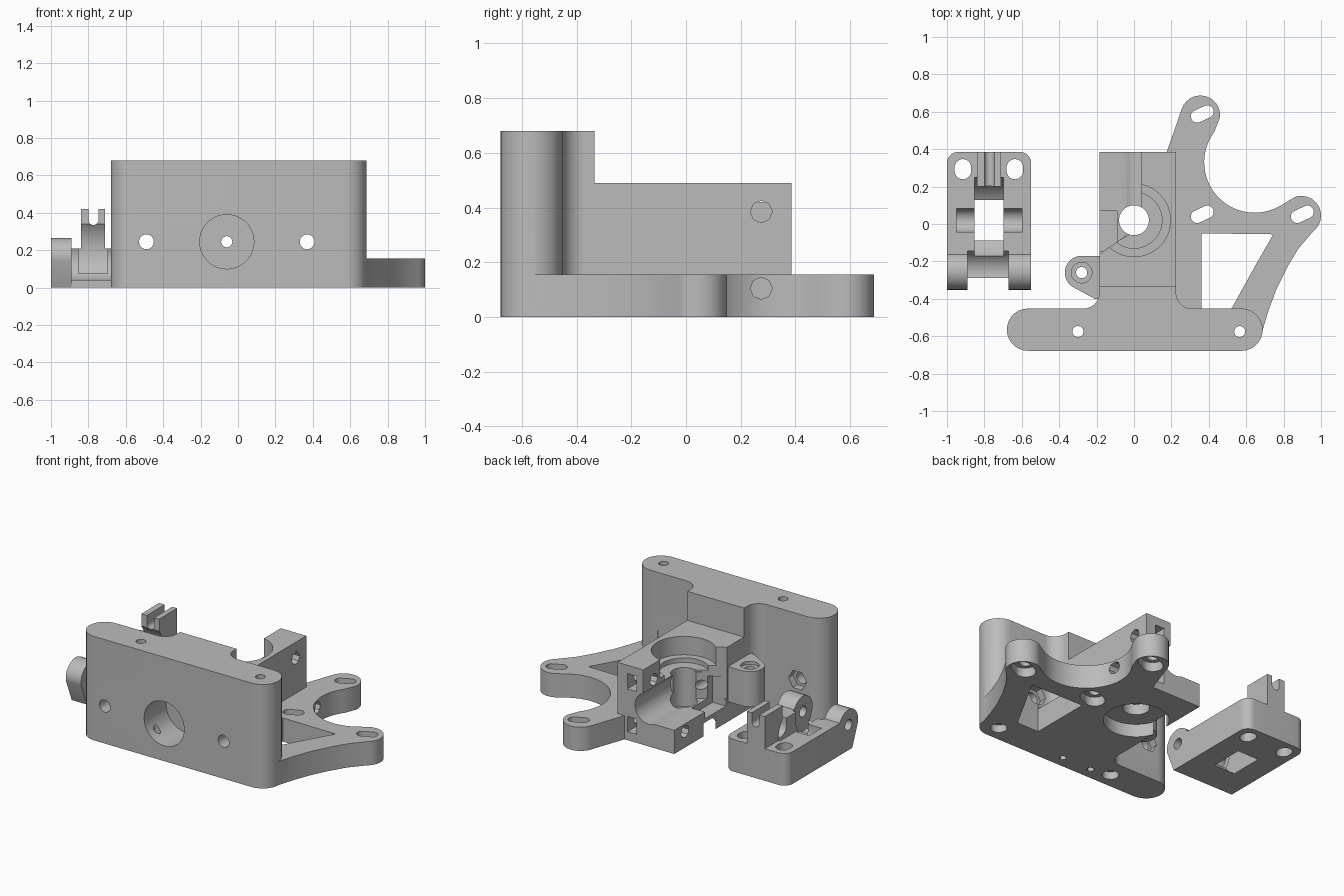
import bpy, bmesh
from math import cos, sin, radians, pi

cube = bpy.data.objects.get("Cube")
if cube:
    bpy.data.objects.remove(cube, do_unlink=True)

grey = bpy.data.materials.new("plain_grey")
grey.use_nodes = True
COLOR = (0.5, 0.5, 0.5, 1)
grey.diffuse_color = COLOR
grey.node_tree.nodes["Principled BSDF"].inputs["Base Color"].default_value = COLOR


def arc(cx, cy, r, a0, a1, n=14):
    return [(cx + r * cos(radians(a0 + (a1 - a0) * i / n)),
             cy + r * sin(radians(a0 + (a1 - a0) * i / n))) for i in range(n + 1)]


def prism(points, lo, hi, axis="z", name="helper"):
    """Extrude a flat outline along an axis (x: y,z outline; y: x,z outline)."""
    place = {"z": lambda u, v, w: (u, v, w),
             "x": lambda u, v, w: (w, u, v),
             "y": lambda u, v, w: (u, w, v)}[axis]
    bm = bmesh.new()
    rings = [[bm.verts.new(place(u, v, w)) for u, v in points] for w in (lo, hi)]
    n = len(points)
    bm.faces.new(rings[0])
    bm.faces.new(rings[1])
    for i in range(n):
        j = (i + 1) % n
        bm.faces.new((rings[0][i], rings[0][j], rings[1][j], rings[1][i]))
    bmesh.ops.recalc_face_normals(bm, faces=bm.faces)
    mesh = bpy.data.meshes.new(name)
    bm.to_mesh(mesh)
    bm.free()
    mesh.materials.append(grey)
    ob = bpy.data.objects.new(name, mesh)
    bpy.context.scene.collection.objects.link(ob)
    return ob


def box(x0, x1, y0, y1, z0, z1):
    return prism([(x0, y0), (x1, y0), (x1, y1), (x0, y1)], z0, z1)


def rod(u, v, r, lo, hi, axis="z", sides=40):
    return prism(arc(u, v, r, 0, 360 - 360 / sides, sides - 1), lo, hi, axis)


def slot(cx, cy, half, r, tilt, lo, hi):
    dx, dy = half * cos(radians(tilt)), half * sin(radians(tilt))
    return prism(arc(cx + dx, cy + dy, r, tilt - 90, tilt + 90)
                 + arc(cx - dx, cy - dy, r, tilt + 90, tilt + 270), lo, hi)


def combine(ob, parts, operation):
    for part in parts:
        mod = ob.modifiers.new("join", "BOOLEAN")
        mod.operation, mod.solver, mod.object = operation, "EXACT", part
        graph = bpy.context.evaluated_depsgraph_get()
        mesh = bpy.data.meshes.new_from_object(ob.evaluated_get(graph))
        ob.modifiers.clear()
        ob.data = mesh
        bpy.data.objects.remove(part, do_unlink=True)


def finish(ob):
    ob.data.materials.clear()
    ob.data.materials.append(grey)
    for p in ob.data.polygons:
        p.material_index = 0
    bpy.ops.object.select_all(action="DESELECT")
    ob.select_set(True)
    bpy.context.view_layer.objects.active = ob
    bpy.ops.object.shade_smooth_by_angle(angle=radians(30))


# ---- Main body: tall front bar with filleted neck
END = 0.113
body = prism(arc(-0.567, -0.565, END, 90, 270) + arc(0.575, -0.565, END, -90, 90)
             + arc(0.31, -0.367, 0.085, 270, 180) + [(0.225, -0.335), (-0.185, -0.335)]
             + arc(-0.27, -0.367, 0.085, 0, -90), 0, 0.68, name="extruder_body")

# Drive block, motor plate and hinge lug
block = box(-0.185, 0.225, -0.4, 0.385, 0, 0.49)
plate = prism([(0.1, 0.25), (0.175, 0.385)] + arc(0.355, 0.582, 0.105, 160, -8)
              + arc(0.645, 0.33, 0.27, 143, 300, 22) + arc(0.895, 0.045, 0.105, 110, -52)
              + [(0.88, -0.13), (0.82, -0.23), (0.765, -0.34), (0.72, -0.46), (0.688, -0.565),
                 (0.55, -0.62), (0.1, -0.6)], 0, 0.155)
lug = prism(arc(-0.28, -0.26, 0.09, 90, 238) + [(-0.21, -0.4), (-0.1, -0.4), (-0.1, -0.17)],
            0.13, 0.36)
combine(body, [block, plate, lug], "UNION")

# Openings in the body
cuts = [
    prism([(0.36, -0.05), (0.745, -0.055), (0.65, -0.22), (0.52, -0.455), (0.36, -0.455)],
          -0.1, 0.3),                                           # plate window
    rod(-0.06, 0.245, 0.145, -0.8, -0.45, "y"),                 # nozzle socket
    rod(-0.06, 0.245, 0.03, -0.5, 0.5, "y", 20),                # filament path
    rod(0, 0.245, 0.1, 0.02, 0.5, "y"),                         # filament groove
    rod(0, 0.02, 0.08, -0.1, 0.6),                              # drive shaft bore
    rod(0, 0.02, 0.195, 0.37, 0.6),                             # upper bearing seat
    rod(0, 0.02, 0.15, 0.34, 0.6),
    rod(0, 0.02, 0.195, -0.1, 0.085),                           # lower bearing seat
]
for edge, floor in ((0.0, 0.155), (0.04, 0.33)):                # idler opening
    cuts.append(prism([(-0.3, 0.5), (edge, 0.5), (edge, -0.02), (-0.075, -0.085),
                       (-0.187, -0.162), (-0.3, -0.162)], floor, 0.6))
cuts.append(box(-0.3, -0.09, -0.147, 0.07, 0.11, 0.3))          # idler wheel notch
for x in (-0.49, 0.37):                                         # mounting screws and nuts
    cuts += [rod(x, 0.245, 0.04, -0.8, -0.3, "y", 16),
             rod(x, 0.245, 0.065, -0.5, -0.4, "y", 6)]
for x in (-0.3, 0.565):                                         # upright bolts
    cuts += [rod(x, -0.575, 0.03, -0.1, 0.8, "z", 12),
             rod(x, -0.575, 0.05, -0.1, 0.05, "z", 24)]
for x in (-0.167, 0.047):                                       # retaining pins
    cuts.append(rod(x, -0.6, 0.022, -0.1, 0.45, "z", 12))
for z in (0.105, 0.385):                                        # tension bolts and nut slots
    cuts += [rod(0.275, z, 0.04, -0.3, 0.6, "x", 8),
             box(0.09, 0.155, 0.23, 0.5, z - 0.05, z + 0.05)]
for x, y in ((0.365, 0.588), (0.365, 0.052), (0.9, 0.052)):     # motor slots
    cuts += [slot(x, y, 0.03, 0.034, 25, -0.1, 0.3),
             slot(x, y, 0.03, 0.062, 25, -0.1, 0.06)]
cuts += [rod(-0.28, -0.26, 0.03, 0, 0.5, "z", 20),              # hinge pin bore
         rod(-0.28, -0.26, 0.055, 0.34, 0.5)]
combine(body, cuts, "DIFFERENCE")
finish(body)

# ---- Idler lever lying beside the body
idler = prism([(-1, -0.29), (-0.55, -0.29)] + arc(-0.61, 0.325, 0.06, 0, 90, 8)
              + arc(-0.94, 0.325, 0.06, 90, 180, 8), 0, 0.21, name="idler_lever")
ear = [(-0.16, 0), (-0.29, 0)] + arc(-0.252, 0.165, 0.1, 190, 25) + [(-0.16, 0.2)]
parts = [prism(ear, -1, -0.89, "x"), prism(ear, -0.67, -0.55, "x"),
         box(-0.84, -0.71, 0.2, 0.385, 0.1, 0.42)]
combine(idler, parts, "UNION")

cuts = [
    rod(-0.26, 0.162, 0.125, -0.889, -0.671, "x"),              # lug clearance
    rod(-0.252, 0.165, 0.035, -1.1, -0.4, "x", 20),             # hinge pin hole
    rod(0.02, 0.2, 0.228, -0.852, -0.698, "x", 48),             # wheel well
    prism(arc(0.02, 0.17, 0.063, 180, 360) + [(0.083, 0.3), (-0.043, 0.3)],
          -0.95, -0.6, "x"),                                    # axle trough
    prism(arc(-0.773, 0.362, 0.027, 180, 360) + [(-0.746, 0.5), (-0.8, 0.5)],
          0.1, 0.5, "y"),                                       # fork slot
]
for x in (-0.915, -0.637):                                      # tension bolt holes
    cuts.append(slot(x, 0.293, 0.01, 0.044, 90, -0.1, 0.4))
combine(idler, cuts, "DIFFERENCE")
finish(idler)
